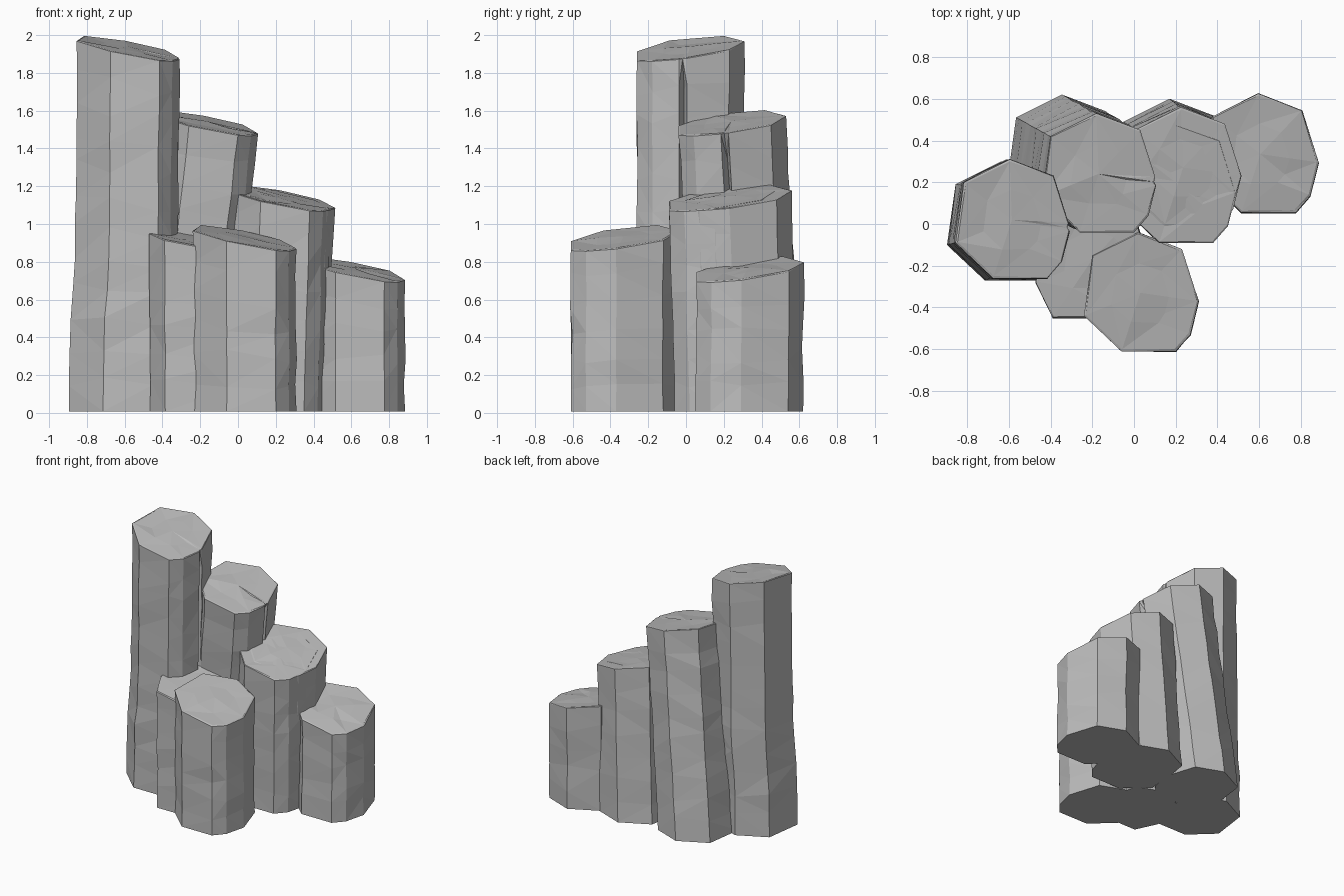
import bpy, bmesh, random
from mathutils import Vector

cube = bpy.data.objects.get("Cube")
if cube:
    bpy.data.objects.remove(cube)

stone = bpy.data.materials.new("grey_stone")
stone.use_nodes = True
grey = (0.5, 0.5, 0.5, 1)
stone.diffuse_color = grey
bsdf = stone.node_tree.nodes["Principled BSDF"]
bsdf.inputs["Base Color"].default_value = grey
bsdf.inputs["Roughness"].default_value = 0.9

# Irregular eight-sided cross-section shared by every column
PROFILE = [(-.09, -.28), (.17, -.28), (.24, -.2), (.28, -.04),
           (.2, .21), (-.01, .29), (-.23, .18), (-.27, -.11)]
CRACK_CORNER = 3
BOTTOM = 0.008


def top_height(height, offset):
    """Height of the slanted top at an offset from the column centre."""
    return height - 0.19 * offset.x + 0.12 * offset.y


def column(name, top, base, height, crack=0.0, foot=False, front_corner=None, seed=1):
    """Leaning, weathered column; crack cuts a narrow groove below the rim."""
    rng = random.Random(seed)
    bm = bmesh.new()
    top, base = Vector(top), Vector(base)
    corners = [Vector(p) for p in PROFILE]
    if front_corner:
        corners[0] = Vector(front_corner)
    groove = None
    if crack:
        before, c, after = corners[CRACK_CORNER - 1:CRACK_CORNER + 2]
        corners[CRACK_CORNER:CRACK_CORNER + 1] = [
            c.lerp(before, .1), c * .95, c.lerp(after, .1)]
        groove = CRACK_CORNER + 1
    n = len(corners)
    steps = max(5, round(height / 0.16))
    rings = []

    # Side rings, following the lean and the slant of the top
    for i in range(steps + 1):
        t = i / steps
        inner = 0 < i < steps
        lean = min(1, max(0, (t - .2) / .2)) * .6 + t * .4 if foot else t
        centre = base.lerp(top, lean)
        ring = []
        for k, corner in enumerate(corners):
            scale = 1 + (rng.uniform(-.028, .012) if inner else 0)
            if k == groove and inner:
                scale -= crack / corner.length
            p = corner * scale
            z = BOTTOM + t * (top_height(height, p) - BOTTOM)
            if inner:
                z += rng.uniform(-.03, .03)
            ring.append(bm.verts.new((*(centre + p), z)))
        rings.append(ring)

    # Thin worn rim and a faceted top
    for scale, lift, rough in ((.975, .004, .002), (.5, .004, .008)):
        ring = []
        for corner in corners:
            p = corner * (scale + rng.uniform(-.015, .015))
            z = top_height(height, p) + lift + rng.uniform(-rough, rough)
            ring.append(bm.verts.new((*(top + p), z)))
        rings.append(ring)
    peak = bm.verts.new((*top, height + .01))

    for low, high in zip(rings, rings[1:]):
        for k in range(n):
            j = (k + 1) % n
            bm.faces.new((low[k], low[j], high[j], high[k]))
    for k in range(n):
        bm.faces.new((rings[-1][k], rings[-1][(k + 1) % n], peak))
    bm.faces.new(rings[0][::-1])
    bmesh.ops.triangulate(bm, faces=[f for f in bm.faces if len(f.verts) == 4])
    bmesh.ops.recalc_face_normals(bm, faces=bm.faces)

    mesh = bpy.data.meshes.new(name)
    bm.to_mesh(mesh)
    bm.free()
    mesh.materials.append(stone)
    bpy.context.collection.objects.link(bpy.data.objects.new(name, mesh))


# Cluster stepping down from the tallest column
column("tallest_column", (-.585, .02), (-.625, .01), 1.93, crack=.06, foot=True, seed=1)
column("second_column", (-.17, .24), (-.335, .33), 1.535, crack=.06, seed=2)
column("third_column_front", (.21, .19), (.18, .22), 1.135, seed=3)
column("third_column_back", (.235, .27), (.18, .31), 1.14, seed=4)
column("short_right_column", (.605, .335), (.605, .33), .76, seed=5)
column("front_left_column", (-.2, -.17), (-.195, -.17), .91, front_corner=(-.19, -.28), seed=6)
column("front_column", (.03, -.33), (.03, -.33), .925, seed=7)
